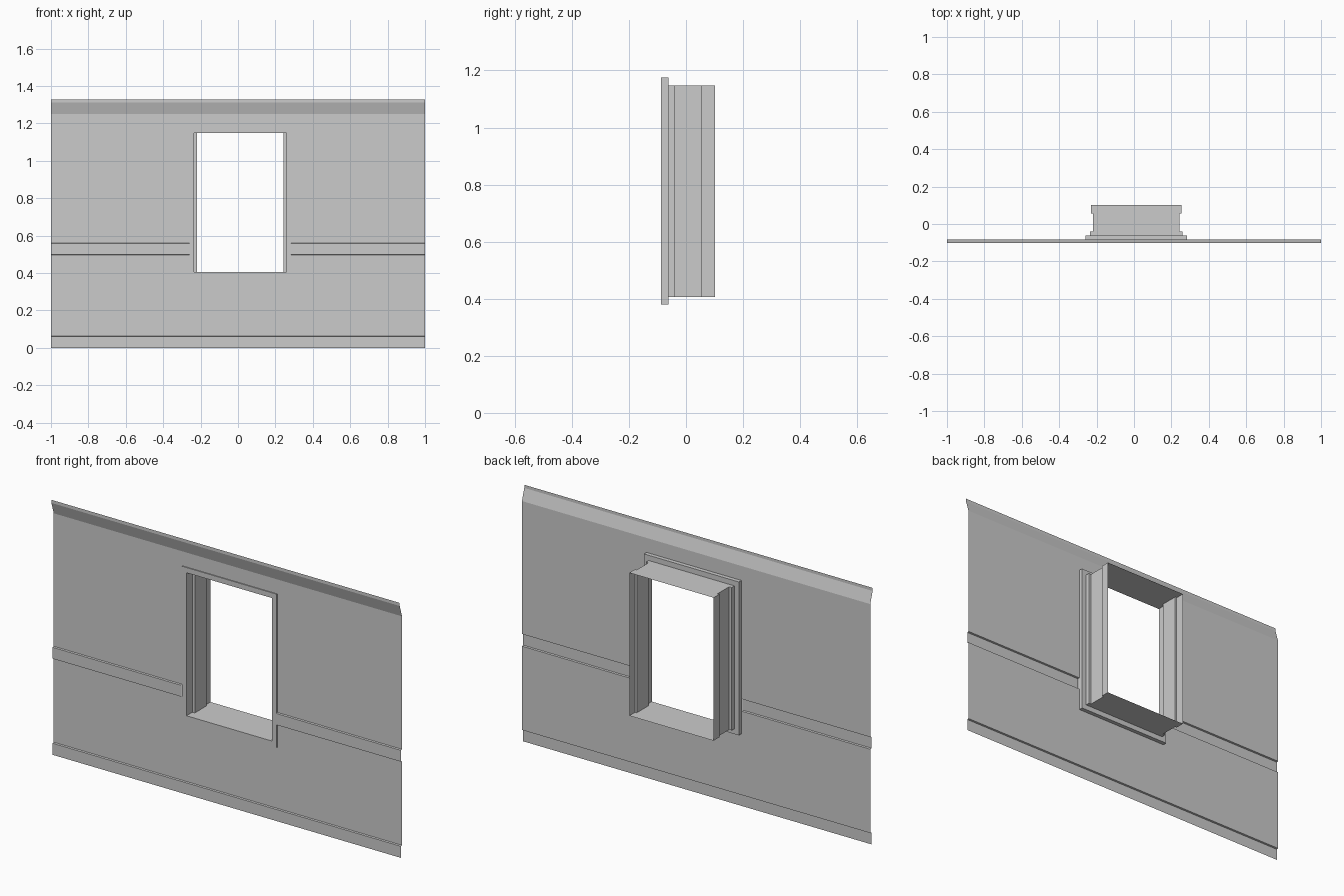
import bpy
import bmesh

cube = bpy.data.objects.get("Cube")
if cube:
    bpy.data.objects.remove(cube, do_unlink=True)

# Single plain grey finish
grey = bpy.data.materials.new("plain_grey")
grey.use_nodes = True
color = (0.6, 0.6, 0.6, 1)
grey.diffuse_color = color
grey.node_tree.nodes["Principled BSDF"].inputs["Base Color"].default_value = color

# Window placement shared by wall opening and frame
CX, CZ = 0.012, 0.777
OUT_W, OUT_H = 0.272, 0.398
IN_W, IN_H = 0.246, 0.371
FRONT, BACK = -0.088, -0.062


def finish(bm, name):
    bmesh.ops.remove_doubles(bm, verts=bm.verts, dist=0.0001)
    mesh = bpy.data.meshes.new(name)
    bm.to_mesh(mesh)
    bm.free()
    mesh.materials.append(grey)
    obj = bpy.data.objects.new(name, mesh)
    bpy.context.collection.objects.link(obj)
    return obj


def wall_sheet(name):
    """Thin moulded sheet: skirting, rail and flared top, open at the window."""
    face_y, trim_y, top_y = -0.083, -0.092, -0.102
    low, high = CZ - OUT_H, CZ + OUT_H
    profile = [
        (trim_y, 0), (trim_y, 0.06), (face_y, 0.062),
        (face_y, low), (face_y, 0.497),
        (trim_y, 0.499), (trim_y, 0.558), (face_y, 0.56),
        (face_y, high), (face_y, 1.25), (top_y, 1.311), (top_y, 1.327),
    ]
    columns = [-1, CX - OUT_W, CX + OUT_W, 1]
    bm = bmesh.new()
    grid = [[bm.verts.new((x, y, z)) for x in columns] for y, z in profile]
    for r in range(len(profile) - 1):
        middle = (profile[r][1] + profile[r + 1][1]) / 2
        for c in range(3):
            if c == 1 and low < middle < high:
                continue
            bm.faces.new((grid[r][c], grid[r][c + 1], grid[r + 1][c + 1], grid[r + 1][c]))
    return finish(bm, name)


def loft_frame(name, rings):
    """Join rectangular rings given as depth, half width, half height."""
    bm = bmesh.new()
    loops = []
    for y, w, h in rings:
        corners = ((-w, -h), (w, -h), (w, h), (-w, h))
        loops.append([bm.verts.new((CX + x, y, CZ + z)) for x, z in corners])
    for a, b in zip(loops, loops[1:]):
        for i in range(4):
            j = (i + 1) % 4
            bm.faces.new((a[i], a[j], b[j], b[i]))
    return finish(bm, name)


wall_sheet("wall_panel")

# Raised flange around the opening
loft_frame("window_flange", [
    (BACK, IN_W, IN_H), (BACK, OUT_W, OUT_H),
    (FRONT, OUT_W, OUT_H), (FRONT, IN_W, IN_H),
])

# Deep lining whose side jambs step inward in the middle
JAMB = 0.232
loft_frame("window_lining", [
    (FRONT, IN_W, IN_H), (-0.04, IN_W, IN_H), (-0.04, JAMB, IN_H),
    (0.055, JAMB, IN_H), (0.055, IN_W - 0.004, IN_H), (0.102, IN_W - 0.004, IN_H),
])
